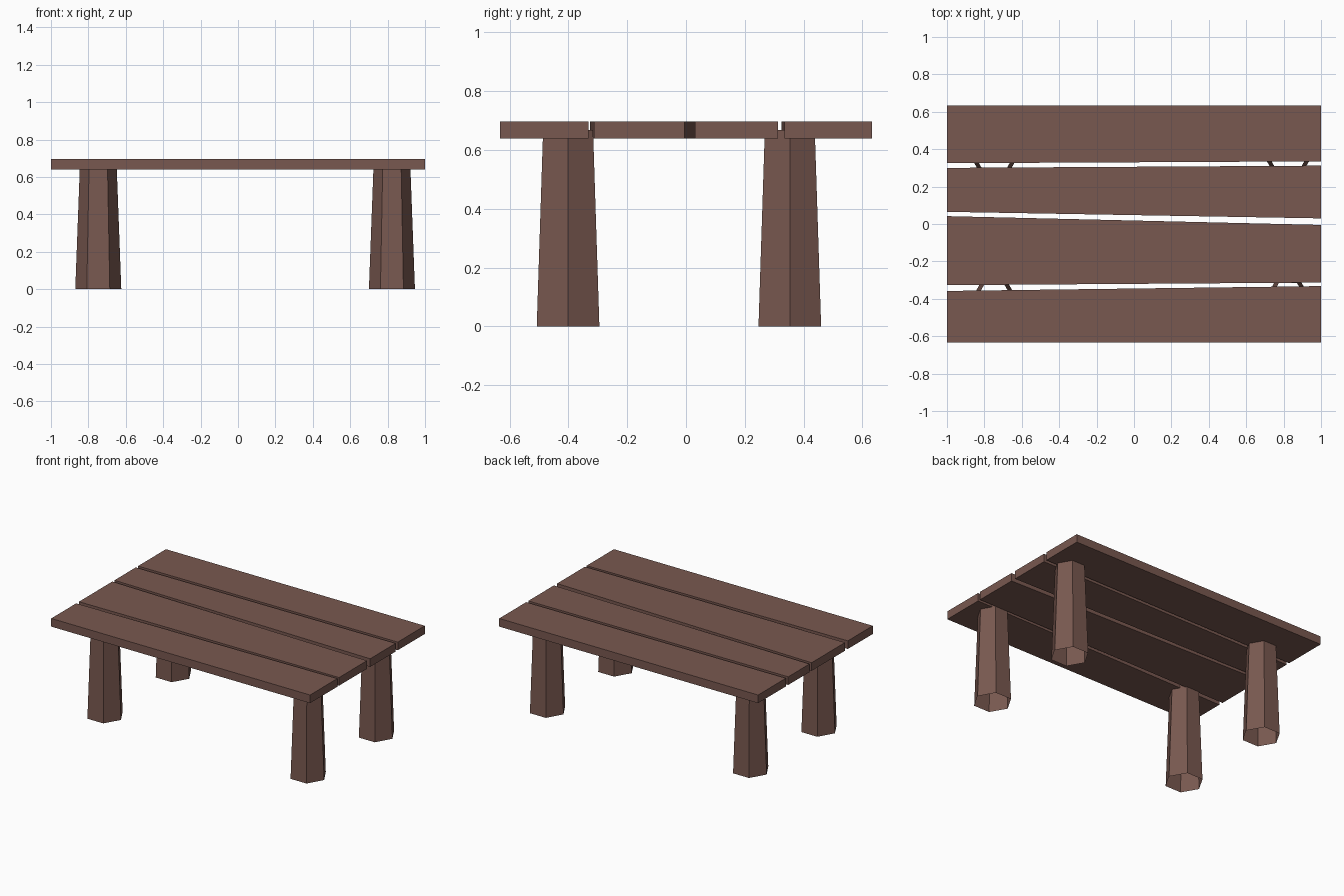
import bpy, bmesh

if "Cube" in bpy.data.objects:
    bpy.data.objects.remove(bpy.data.objects["Cube"])

wood = bpy.data.materials.new("brown wood")
wood.diffuse_color = (0.19, 0.098, 0.08, 1.0)
wood.use_nodes = True
wood.node_tree.nodes["Principled BSDF"].inputs["Base Color"].default_value = wood.diffuse_color


def add_object(name, bm):
    mesh = bpy.data.meshes.new(name)
    bm.to_mesh(mesh)
    bm.free()
    mesh.materials.append(wood)
    obj = bpy.data.objects.new(name, mesh)
    bpy.context.collection.objects.link(obj)
    return obj


def plank(name, front_l, front_r, back_l, back_r, z0=0.64, z1=0.697):
    """Board with slightly skewed long edges: outline extruded upward."""
    bm = bmesh.new()
    outline = [(-1, front_l), (1, front_r), (1, back_r), (-1, back_l)]
    face = bm.faces.new([bm.verts.new((x, y, z0)) for x, y in outline])
    ext = bmesh.ops.extrude_face_region(bm, geom=[face], use_keep_orig=True)
    top = [v for v in ext["geom"] if isinstance(v, bmesh.types.BMVert)]
    bmesh.ops.translate(bm, verts=top, vec=(0, 0, z1 - z0))
    bmesh.ops.recalc_face_normals(bm, faces=bm.faces)
    add_object(name, bm)


def leg(name, x, y, height=0.668):
    """Open, tapered six-sided tube."""
    bm = bmesh.new()
    bmesh.ops.create_cone(bm, cap_ends=False, segments=6,
                          radius1=0.123, radius2=0.098, depth=height)
    # put a corner on the x axis
    if max(v.co.x for v in bm.verts) < 0.12:
        for v in bm.verts:
            v.co.x, v.co.y = v.co.y, -v.co.x
    bmesh.ops.translate(bm, verts=bm.verts, vec=(x, y, height / 2))
    add_object(name, bm)


# table top boards, front to back
plank("front_plank", -0.633, -0.633, -0.358, -0.332)
plank("middle_front_plank", -0.327, -0.313, 0.042, -0.005)
plank("middle_back_plank", 0.065, 0.03, 0.30, 0.312)
plank("back_plank", 0.325, 0.335, 0.633, 0.633)

# legs
for side, x in (("left", -0.747), ("right", 0.823)):
    for end, y in (("front", -0.401), ("back", 0.353)):
        leg(f"{end}_{side}_leg", x, y)
